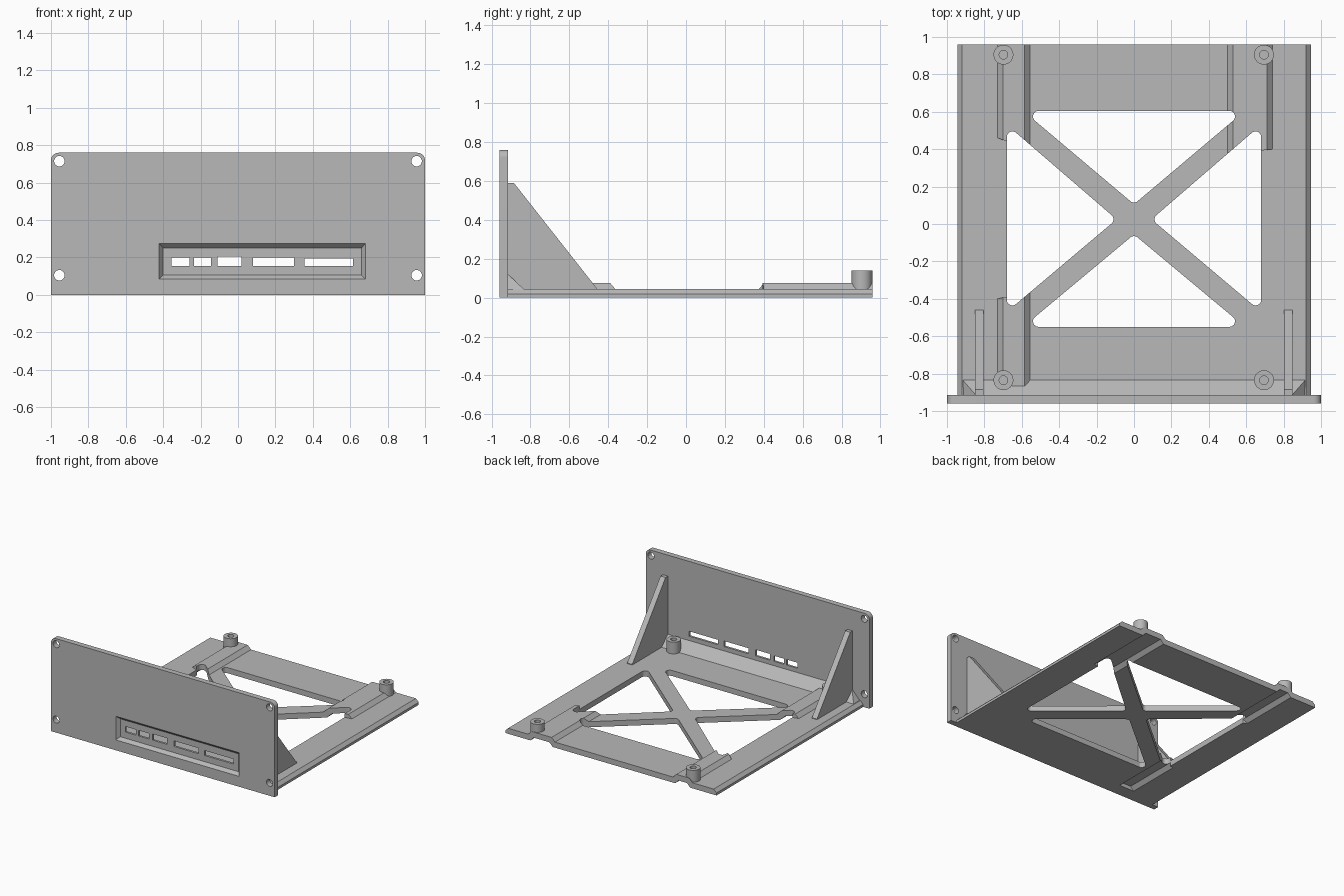
import bpy, bmesh, math
from mathutils import Vector

cube = bpy.data.objects.get("Cube")
if cube:
    bpy.data.objects.remove(cube, do_unlink=True)

grey = bpy.data.materials.new("light grey")
grey.use_nodes = True
tone = (0.48, 0.48, 0.48, 1)
grey.diffuse_color = tone
grey.node_tree.nodes["Principled BSDF"].inputs["Base Color"].default_value = tone


def loft(name, start, end):
    """Closed solid between two matching rings of 3D points."""
    bm = bmesh.new()
    a = [bm.verts.new(p) for p in start]
    b = [bm.verts.new(p) for p in end]
    bm.faces.new(a)
    bm.faces.new(b[::-1])
    for i in range(len(a)):
        j = (i + 1) % len(a)
        bm.faces.new((a[j], a[i], b[i], b[j]))
    bmesh.ops.recalc_face_normals(bm, faces=bm.faces)
    mesh = bpy.data.meshes.new(name)
    bm.to_mesh(mesh)
    bm.free()
    mesh.materials.append(grey)
    ob = bpy.data.objects.new(name, mesh)
    bpy.context.collection.objects.link(ob)
    return ob


def prism(name, pts, axis, lo, hi):
    """Extrude a 2D outline along an axis."""
    def place(p, d):
        p = list(p)
        p.insert("xyz".index(axis), d)
        return p
    return loft(name, [place(p, lo) for p in pts], [place(p, hi) for p in pts])


def rect(x0, x1, y0, y1):
    return [(x0, y0), (x1, y0), (x1, y1), (x0, y1)]


def circle(x, y, r, n=32):
    return [(x + r * math.cos(math.tau * i / n), y + r * math.sin(math.tau * i / n))
            for i in range(n)]


def rounded(centres, r, steps=8):
    """Outline around a counter-clockwise polygon of corner circles."""
    out = []
    n = len(centres)
    for i in range(n):
        p, c, q = (Vector(centres[(i + k) % n]) for k in (-1, 0, 1))
        d0, d1 = c - p, q - c
        a0 = math.atan2(d0.y, d0.x) - math.pi / 2
        turn = (math.atan2(d1.y, d1.x) - math.pi / 2 - a0) % math.tau
        for k in range(steps + 1):
            a = a0 + turn * k / steps
            out.append((c.x + r * math.cos(a), c.y + r * math.sin(a)))
    return out


def boolean(ob, tool, operation="DIFFERENCE"):
    tool.hide_render = True
    mod = ob.modifiers.new("bool", "BOOLEAN")
    mod.operation = operation
    mod.solver = "EXACT"
    mod.object = tool
    bpy.ops.object.select_all(action="DESELECT")
    bpy.context.view_layer.objects.active = ob
    ob.select_set(True)
    bpy.ops.object.modifier_apply(modifier=mod.name)
    bpy.data.objects.remove(tool, do_unlink=True)


def smooth(ob):
    bpy.ops.object.select_all(action="DESELECT")
    bpy.context.view_layer.objects.active = ob
    ob.select_set(True)
    bpy.ops.object.shade_smooth_by_angle(angle=math.radians(25))


# Front panel: square lower corners, rounded upper corners
FRONT, BACK = -0.96, -0.915
arcs = rounded([(-0.96, 0.04), (0.96, 0.04), (0.96, 0.72), (-0.96, 0.72)], 0.04)
outline = [(-1, 0), (1, 0)] + [p for p in arcs if p[1] > 0.7]
panel = prism("front_panel", outline, "y", FRONT, BACK)

# Screw holes in the panel
for x in (-0.955, 0.955):
    for z in (0.105, 0.715):
        boolean(panel, prism("hole", circle(x, z, 0.028), "y", -1.1, -0.8))

# Bevelled port recess with its slots
outer = rect(-0.425, 0.685, 0.08, 0.28)
inner = rect(-0.40, 0.66, 0.105, 0.25)
boolean(panel, loft("recess", [(x, FRONT - 0.005, z) for x, z in outer],
                    [(x, -0.933, z) for x, z in inner]))
slots = [(-0.355, -0.26, 0.2), (-0.235, -0.145, 0.2), (-0.11, 0.02, 0.205),
         (0.08, 0.3, 0.2), (0.355, 0.615, 0.195)]
for x0, x1, top in slots:
    boolean(panel, prism("slot", rect(x0, x1, 0.155, top), "y", -1.1, -0.8))
smooth(panel)

# Base plate with chamfered long edges
section = [(-0.945, 0), (0.945, 0), (0.945, 0.02), (0.92, 0.045),
           (-0.92, 0.045), (-0.945, 0.02)]
plate = prism("base_plate", section, "y", -0.93, 0.96)


def hat(name, x0, x1, z0, z1, rise, ya, yb, yend):
    """Trapezoid bar along y; its inner end runs from ya at x0 to yb at x1."""
    slope = (yb - ya) / (x1 - x0)
    pts = [(x0, z0), (x1, z0), (x1, z1), (x1 - rise, z1 + rise),
           (x0 + rise, z1 + rise), (x0, z1)]
    return loft(name, [(x, ya + slope * (x - x0), z) for x, z in pts],
                [(x, yend, z) for x, z in pts])


# Raised channels, hollow underneath
channels = [(-0.73, -0.555, 0.46, 0.40, 0.96), (0.50, 0.74, 0.37, 0.40, 0.96),
            (-0.73, -0.555, -0.40, -0.36, -0.87)]
for x0, x1, ya, yb, yend in channels:
    boolean(plate, hat("ridge", x0, x1, 0.02, 0.045, 0.03, ya, yb, yend), "UNION")
for x0, x1, ya, yb, yend in channels:
    over = yend + 0.05 if yend > 0 else yend + 0.02
    boolean(plate, hat("groove", x0 + 0.02, x1 - 0.02, -0.05, 0, 0.03, ya, yb, over))

# Four rounded triangular openings that leave a diagonal cross brace
openings = [[(-0.51, 0.575), (0, 0.145), (0.51, 0.575)],
            [(-0.51, -0.52), (0.51, -0.52), (0, -0.095)],
            [(-0.65, 0.465), (-0.65, -0.405), (-0.14, 0.025)],
            [(0.65, 0.465), (0.14, 0.025), (0.65, -0.405)]]
for corners in openings:
    boolean(plate, prism("opening", rounded(corners, 0.03), "z", -0.1, 0.2))

# Hipped fillet joining plate and panel
loft("panel_fillet",
     [(-0.915, -0.92, 0.04), (-0.915, -0.835, 0.045), (-0.845, -0.915, 0.12), (-0.845, -0.92, 0.12)],
     [(0.915, -0.92, 0.04), (0.915, -0.835, 0.045), (0.845, -0.915, 0.12), (0.845, -0.92, 0.12)])

# Triangular gussets
side = [(-0.92, 0.03), (-0.46, 0.03), (-0.46, 0.05), (-0.885, 0.59), (-0.92, 0.59)]
for name, x in (("right_gusset", -0.85), ("left_gusset", 0.803)):
    prism(name, side, "x", x, x + 0.045)

# Standoffs with blind screw holes
for end, y in (("front", -0.835), ("back", 0.905)):
    for hand, x in (("right", -0.698), ("left", 0.695)):
        boss = prism(f"{end}_{hand}_standoff", circle(x, y, 0.053), "z", 0.035, 0.14)
        boolean(boss, prism("bore", circle(x, y, 0.023), "z", 0.08, 0.2))
        smooth(boss)
